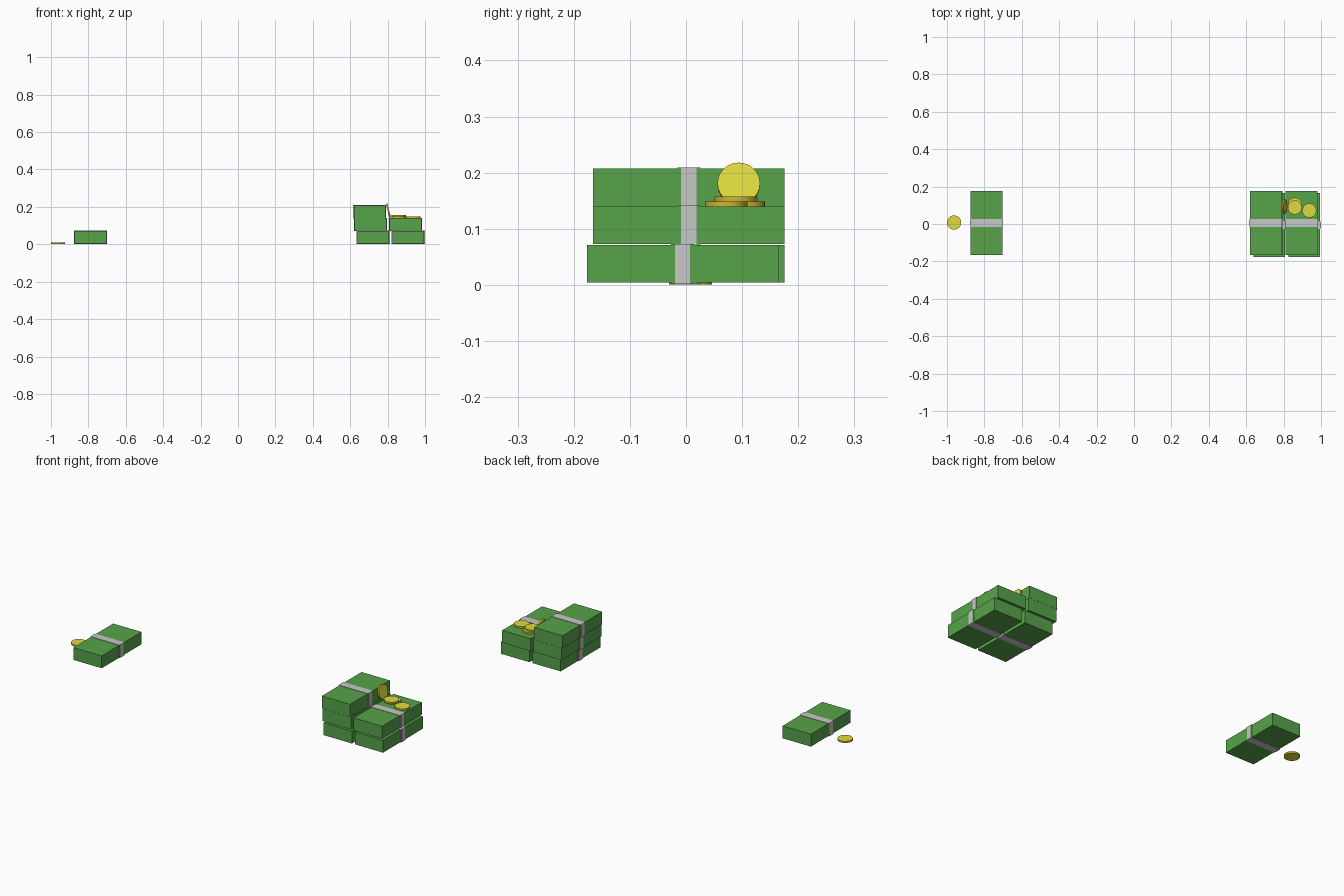
import bpy, math
from mathutils import Matrix

if "Cube" in bpy.data.objects:
    bpy.data.objects.remove(bpy.data.objects["Cube"])


def material(name, rgb):
    m = bpy.data.materials.new(name)
    m.diffuse_color = (*rgb, 1)
    m.use_nodes = True
    m.node_tree.nodes["Principled BSDF"].inputs["Base Color"].default_value = m.diffuse_color
    return m


GREEN = material("note_green", (0.095, 0.37, 0.07))
GREY = material("paper_grey", (0.58, 0.58, 0.58))
YELLOW = material("coin_yellow", (0.74, 0.70, 0.05))
GOLD = material("coin_edge_gold", (0.62, 0.47, 0.03))

W, L, H = 0.170, 0.341, 0.067   # size of one bundle
BAND = 0.041                    # paper band width
R, T = 0.038, 0.009             # coin radius and thickness


def box(name, center, size, mat):
    bpy.ops.mesh.primitive_cube_add(size=1, location=center)
    ob = bpy.context.object
    ob.name = name
    ob.data.transform(Matrix.Diagonal((*size, 1)))
    ob.data.materials.append(mat)
    return ob


def bundle(name, x, y, z):
    """Block of notes with a paper band round the middle."""
    zc = z + H / 2
    box(name, (x, y, zc), (W, L, H), GREEN)
    # band sleeve, green on its side walls
    by = y + 0.0
    band = box(name + "_band", (x, by, zc), (W + 0.004, BAND, H + 0.004), GREY)
    band.data.materials.append(GREEN)
    for p in band.data.polygons:
        p.material_index = 1 if abs(p.normal.x) > 0.5 else 0
    # narrower grey strip on each side wall
    for s, side in ((-1, "left"), (1, "right")):
        box(f"{name}_strip_{side}", (x + s * (W / 2 + 0.0025), by, zc),
            (0.002, 0.027, H + 0.004), GREY)


def coin(name, x, y, z, tilt=0):
    """Flat disc with a darker rim; tilt leans it about the y axis."""
    bpy.ops.mesh.primitive_cylinder_add(vertices=24, radius=R, depth=T,
                                        location=(x, y, z),
                                        rotation=(0, math.radians(tilt), 0))
    ob = bpy.context.object
    ob.name = name
    ob.data.materials.append(YELLOW)
    ob.data.materials.append(GOLD)
    for p in ob.data.polygons:
        p.material_index = 0 if abs(p.normal.z) > 0.5 else 1
    bpy.ops.object.shade_smooth_by_angle(angle=math.radians(30))


# stacked bundles
bundle("bottom_left_bundle", 0.723, -0.006, 0.004)
bundle("bottom_right_bundle", 0.910, -0.006, 0.004)
bundle("middle_left_bundle", 0.709, 0.005, 0.0725)
bundle("middle_right_bundle", 0.896, 0.005, 0.0725)
bundle("top_left_bundle", 0.704, 0.005, 0.140)

# single bundle
bundle("lone_bundle", -0.788, 0.005, 0.004)

# coins
coin("lone_coin", -0.962, 0.008, 0.0055)
coin("lower_coin", 0.860, 0.103, 0.1445)
coin("outer_coin", 0.937, 0.072, 0.1445)
coin("upper_coin", 0.860, 0.089, 0.153)
coin("leaning_coin", 0.804, 0.094, 0.180, 76)
